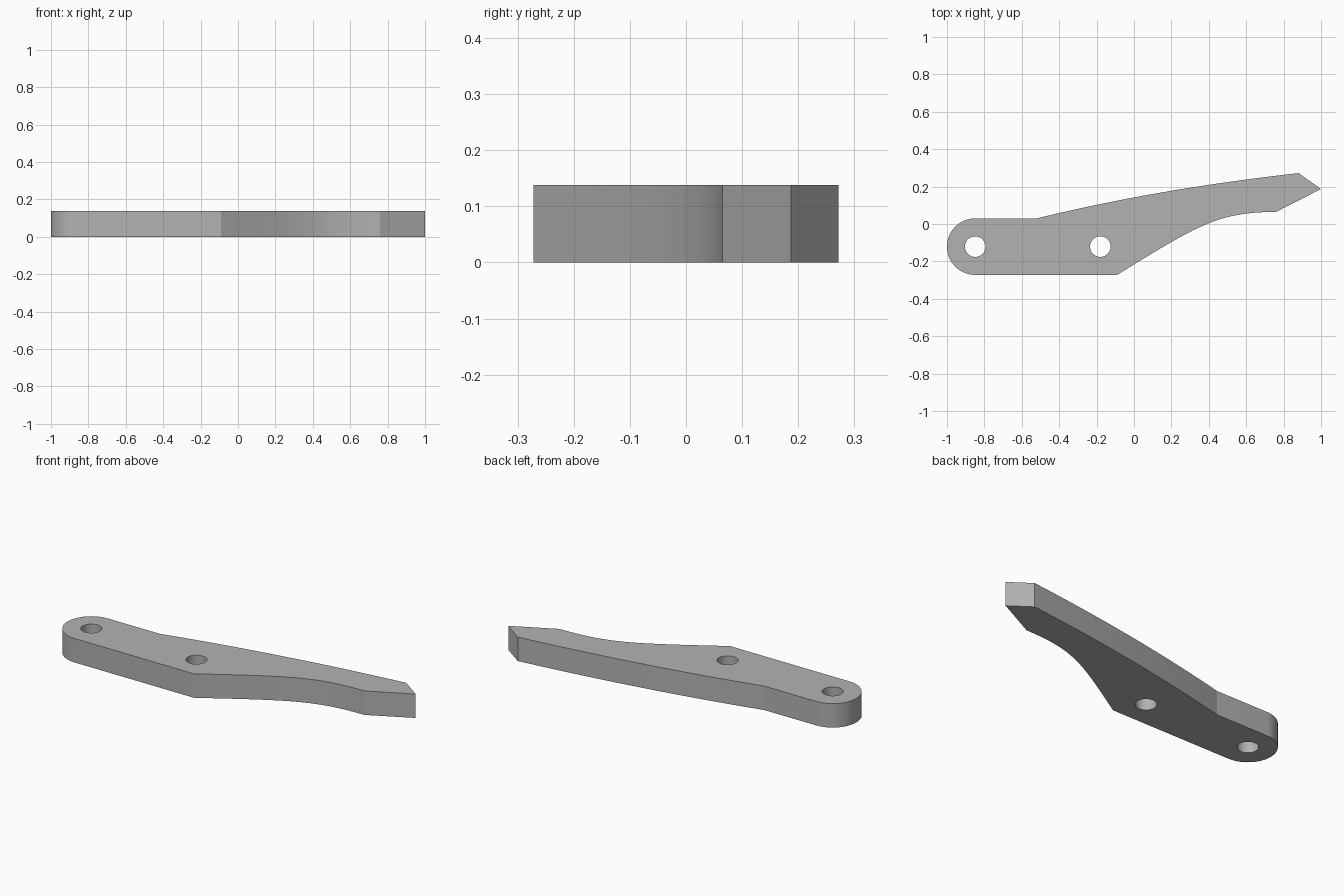
import bpy
import bmesh
from math import sin, cos, pi
from mathutils import Vector
from mathutils.geometry import interpolate_bezier

cube = bpy.data.objects.get("Cube")
if cube:
    bpy.data.objects.remove(cube, do_unlink=True)

THICK = 0.138
END_X, MID_X, HOLE_Y = -0.849, -0.18, -0.121
END_R, HOLE_R = 0.151, 0.055

grey = bpy.data.materials.new("plain_grey")
grey.use_nodes = True
colour = (0.45, 0.45, 0.45, 1)
grey.diffuse_color = colour
grey.node_tree.nodes["Principled BSDF"].inputs["Base Color"].default_value = colour


def bezier(a, b, c, d, steps):
    return [p.to_2d() for p in interpolate_bezier(
        *[Vector((*p, 0)) for p in (a, b, c, d)], steps)]


def prism(name, outline, bottom, top):
    """Extrude a closed counter-clockwise outline into a solid."""
    bm = bmesh.new()
    base = bm.faces.new([bm.verts.new((x, y, bottom)) for x, y in outline])
    result = bmesh.ops.extrude_face_region(bm, geom=[base], use_keep_orig=True)
    moved = [v for v in result["geom"] if isinstance(v, bmesh.types.BMVert)]
    bmesh.ops.translate(bm, verts=moved, vec=(0, 0, top - bottom))
    bmesh.ops.recalc_face_normals(bm, faces=bm.faces)
    mesh = bpy.data.meshes.new(name)
    bm.to_mesh(mesh)
    bm.free()
    mesh.materials.append(grey)
    obj = bpy.data.objects.new(name, mesh)
    bpy.context.collection.objects.link(obj)
    return obj


def arc(cx, cy, r, start, end, steps):
    angles = [start + (end - start) * i / steps for i in range(steps + 1)]
    return [(cx + r * cos(a), cy + r * sin(a)) for a in angles]


# Arm outline: hooked underside, pointed tip, bowed back, rounded end
underside = bezier((-0.09, -0.272), (0.35, 0.0), (0.45, 0.062), (0.76, 0.065), 28)
tip = [(1.0, 0.187)]
back = bezier((0.88, 0.272), (0.37, 0.215), (-0.09, 0.135), (-0.52, 0.03), 28)
rounded_end = arc(END_X, HOLE_Y, END_R, pi / 2, 3 * pi / 2, 32)
arm = prism("lever_arm", underside + tip + back + rounded_end, 0, THICK)

# Two round through holes
for name, x in (("end_hole_cutter", END_X), ("middle_hole_cutter", MID_X)):
    circle = arc(x, HOLE_Y, HOLE_R, 0, 2 * pi, 40)[:-1]
    cutter = prism(name, circle, -0.1, THICK + 0.1)
    cut = arm.modifiers.new(name, "BOOLEAN")
    cut.operation = "DIFFERENCE"
    cut.solver = "EXACT"
    cut.object = cutter
    bpy.context.view_layer.objects.active = arm
    bpy.ops.object.modifier_apply(modifier=cut.name)
    bpy.data.objects.remove(cutter, do_unlink=True)

# Smooth the curved walls, keep the corners crisp
bpy.ops.object.select_all(action="DESELECT")
arm.select_set(True)
bpy.context.view_layer.objects.active = arm
bpy.ops.object.shade_smooth_by_angle(angle=pi / 15)
